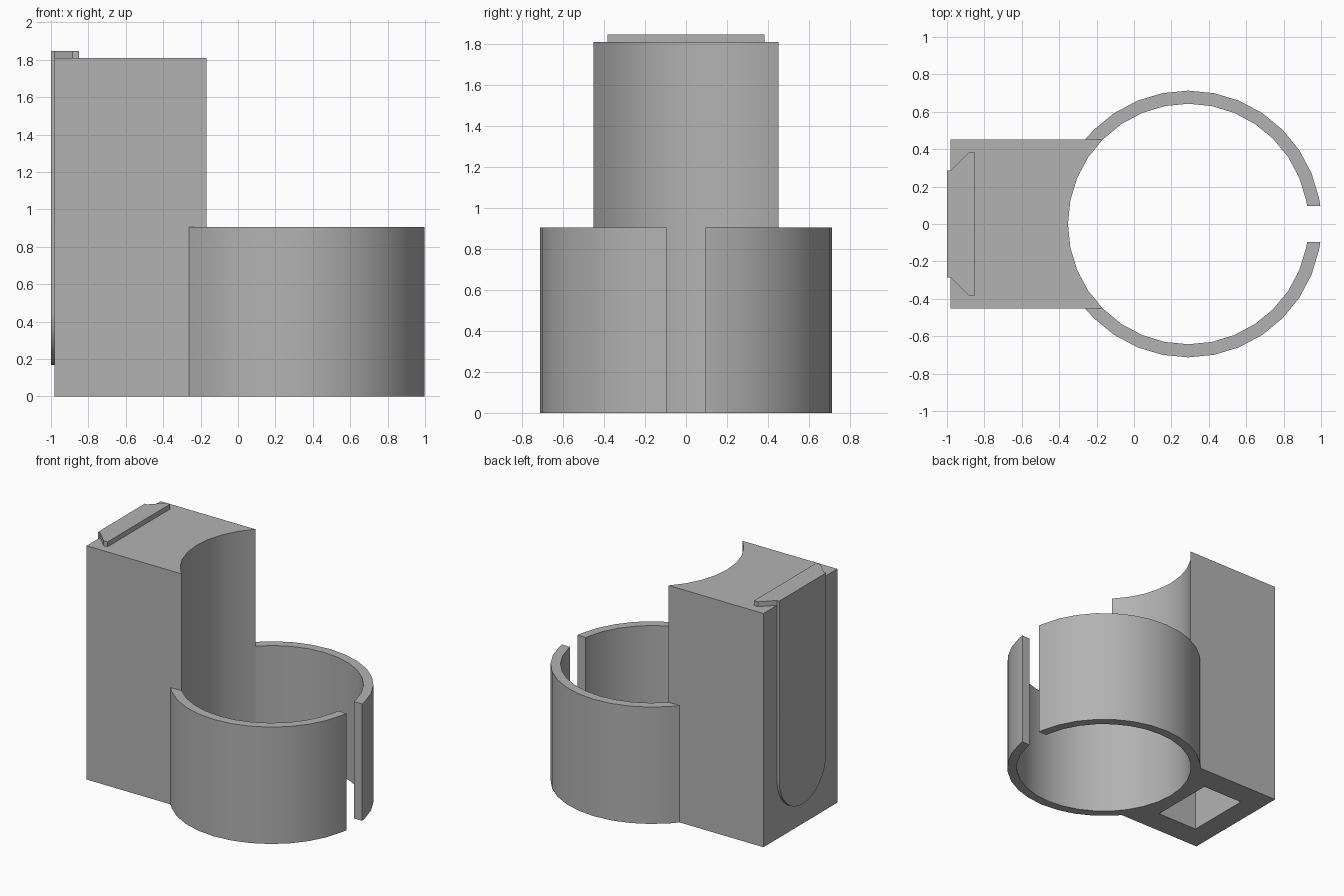
import bpy, bmesh, math

if "Cube" in bpy.data.objects:
    bpy.data.objects.remove(bpy.data.objects["Cube"])

CX, R_OUT, R_IN = 0.29, 0.713, 0.643   # ring centre and radii
HALF, BACK = 0.452, -0.98              # block half width and back face
GAP = 0.095                            # half width of the ring opening
TOP, RING_TOP = 1.81, 0.905

grey = bpy.data.materials.new("plain grey")
grey.diffuse_color = (0.45, 0.45, 0.45, 1)
grey.use_nodes = True
grey.node_tree.nodes["Principled BSDF"].inputs["Base Color"].default_value = grey.diffuse_color


def loft(name, loops):
    """Skin equal-length closed loops and cap both ends."""
    bm = bmesh.new()
    rows = [[bm.verts.new(p) for p in loop] for loop in loops]
    n = len(rows[0])
    for a, b in zip(rows, rows[1:]):
        for i in range(n):
            j = (i + 1) % n
            bm.faces.new((a[i], a[j], b[j], b[i]))
    bm.faces.new(rows[0][::-1])
    bm.faces.new(rows[-1])
    bmesh.ops.recalc_face_normals(bm, faces=bm.faces)
    mesh = bpy.data.meshes.new(name)
    bm.to_mesh(mesh)
    bm.free()
    mesh.materials.append(grey)
    ob = bpy.data.objects.new(name, mesh)
    bpy.context.collection.objects.link(ob)
    return ob


def prism(name, outline, z0, z1):
    return loft(name, [[(x, y, z) for x, y in outline] for z in (z0, z1)])


def smooth(ob):
    bpy.ops.object.select_all(action='DESELECT')
    ob.select_set(True)
    bpy.context.view_layer.objects.active = ob
    bpy.ops.object.shade_smooth_by_angle(angle=math.radians(30))


def arc(r, start, end):
    """Points of a 32-sided circle between two angles, ends included."""
    step = math.pi / 16
    mids = [k * step for k in range(-32, 33) if start + 0.01 < k * step < end - 0.01]
    return [(CX + r * math.cos(a), r * math.sin(a)) for a in [start, *mids, end]]


# Split ring: two mirrored arms ending on the block sides
for side, name in ((1, "clamp_arm_back"), (-1, "clamp_arm_front")):
    outer = arc(R_OUT, math.asin(GAP / R_OUT), math.pi - math.asin(HALF / R_OUT))
    inner = arc(R_IN, math.asin(GAP / R_IN), math.pi - math.asin(HALF / R_IN))
    outline = [(x, side * y) for x, y in outer + inner[::-1]]
    smooth(prism(name, outline, 0, RING_TOP))

# Tall block with a concave front following the ring bore
a = math.asin(HALF / R_IN)
hollow = [(2 * CX - x, y) for x, y in arc(R_IN, -a, a)]
block = prism("block", [(BACK, -HALF)] + hollow + [(BACK, HALF)], 0, TOP)

# Rectangular pocket open at the bottom
pocket = prism("pocket_cutter",
               [(-0.81, -0.26), (-0.46, -0.26), (-0.46, 0.26), (-0.81, 0.26)], -0.1, 1.65)
pocket.hide_render = True
pocket.hide_viewport = True
cut = block.modifiers.new("pocket", 'BOOLEAN')
cut.operation, cut.solver, cut.object = 'DIFFERENCE', 'EXACT', pocket
smooth(block)

# Dovetail tongue with a rounded lower end
loops = []
for x, w in ((-1.0, 0.287), (BACK, 0.287), (-0.885, 0.382), (-0.85, 0.382)):
    angles = [math.pi + math.pi * k / 16 for k in range(17)]
    loops.append([(x, w * math.cos(t), 0.455 + w * math.sin(t)) for t in angles]
                 + [(x, w, 1.848), (x, -w, 1.848)])
smooth(loft("dovetail_tongue", loops))
